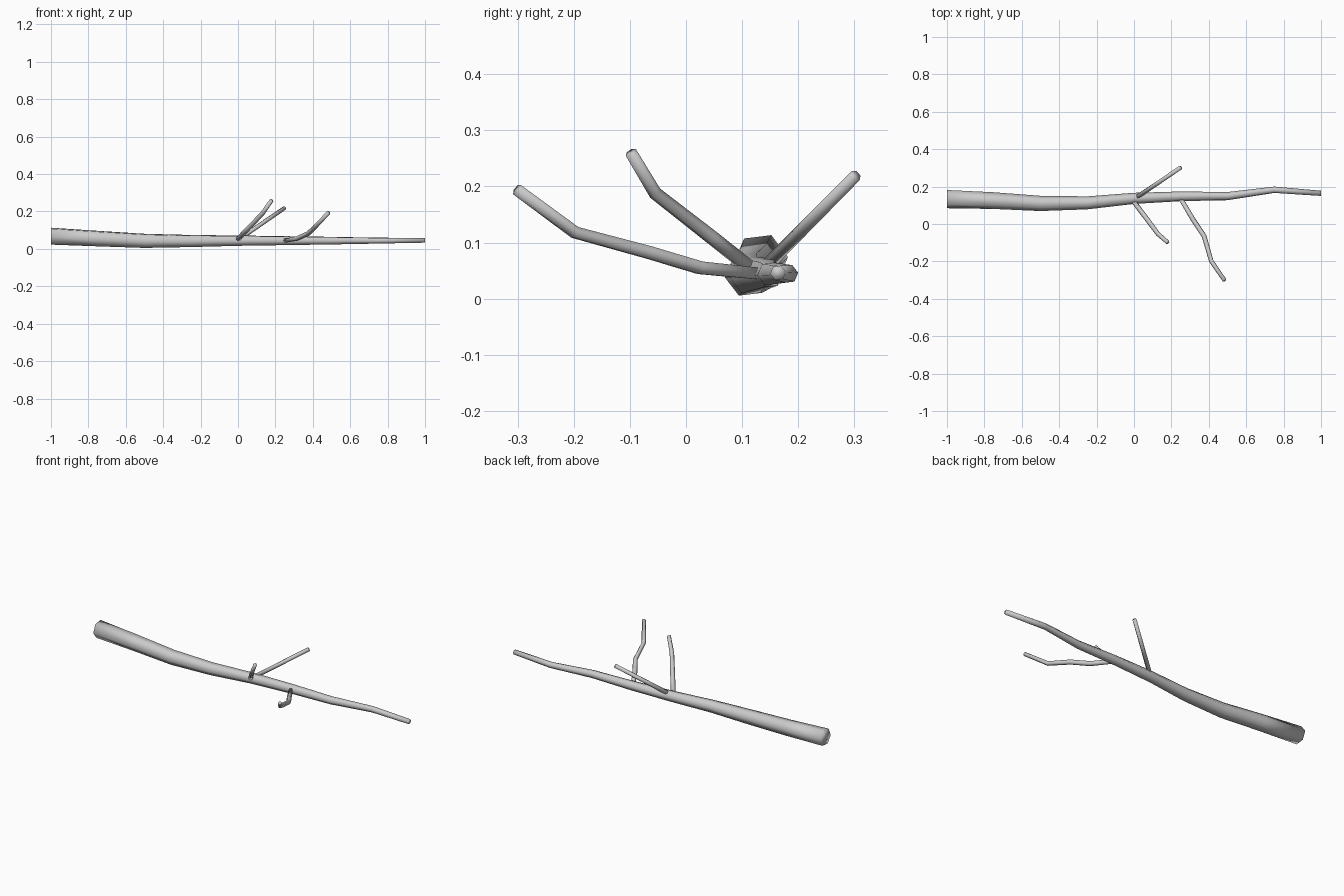
import bpy, bmesh, math
from mathutils import Vector

if "Cube" in bpy.data.objects:
    bpy.data.objects.remove(bpy.data.objects["Cube"])


def tube(name, path, radii, axis=None, phase=0.0, sides=6):
    """Tapered six-sided tube through a path, with closed ends."""
    pts = [Vector(p) for p in path]
    bm = bmesh.new()
    rings = []
    for i, p in enumerate(pts):
        a, b = pts[max(i - 1, 0)], pts[min(i + 1, len(pts) - 1)]
        t = Vector(axis) if axis else (b - a).normalized()
        up = Vector((0, 0, 1))
        v = (up - t * up.dot(t)).normalized()
        u = v.cross(t)
        ring = []
        for k in range(sides):
            ang = math.radians(phase) + 2 * math.pi * k / sides
            ring.append(bm.verts.new(p + (u * math.cos(ang) + v * math.sin(ang)) * radii[i]))
        rings.append(ring)
    for r0, r1 in zip(rings, rings[1:]):
        for k in range(sides):
            n = (k + 1) % sides
            bm.faces.new((r0[k], r0[n], r1[n], r1[k]))
    bm.faces.new(rings[0])
    bm.faces.new(rings[-1])
    bmesh.ops.recalc_face_normals(bm, faces=bm.faces)
    for f in bm.faces:
        f.smooth = True
    me = bpy.data.meshes.new(name)
    bm.to_mesh(me)
    bm.free()
    ob = bpy.data.objects.new(name, me)
    bpy.context.collection.objects.link(ob)
    return ob


# main stem, thick at the left end (v x t mirrors y, hence the phase)
tube("main_branch",
     [(-1, .133, .068), (-.75, .125, .055), (-.5, .110, .043),
      (-.25, .113, .042), (0, .137, .044), (.25, .148, .044),
      (.5, .149, .044), (.75, .183, .044), (1, .164, .046)],
     [.049, .045, .041, .035, .030, .026, .022, .017, .014],
     axis=(1, 0, 0), phase=-53 + 180)

# side twigs
tube("back_twig", [(.01, .14, .055), (.25, .302, .219)], [.012, .011])
tube("middle_twig",
     [(.0, .118, .052), (.055, .045, .110), (.13, -.055, .188), (.18, -.098, .260)],
     [.013, .013, .012, .011])
tube("front_twig",
     [(.25, .135, .044), (.315, .025, .055), (.375, -.065, .082),
      (.413, -.198, .118), (.484, -.301, .194)],
     [.012, .013, .013, .012, .011])
